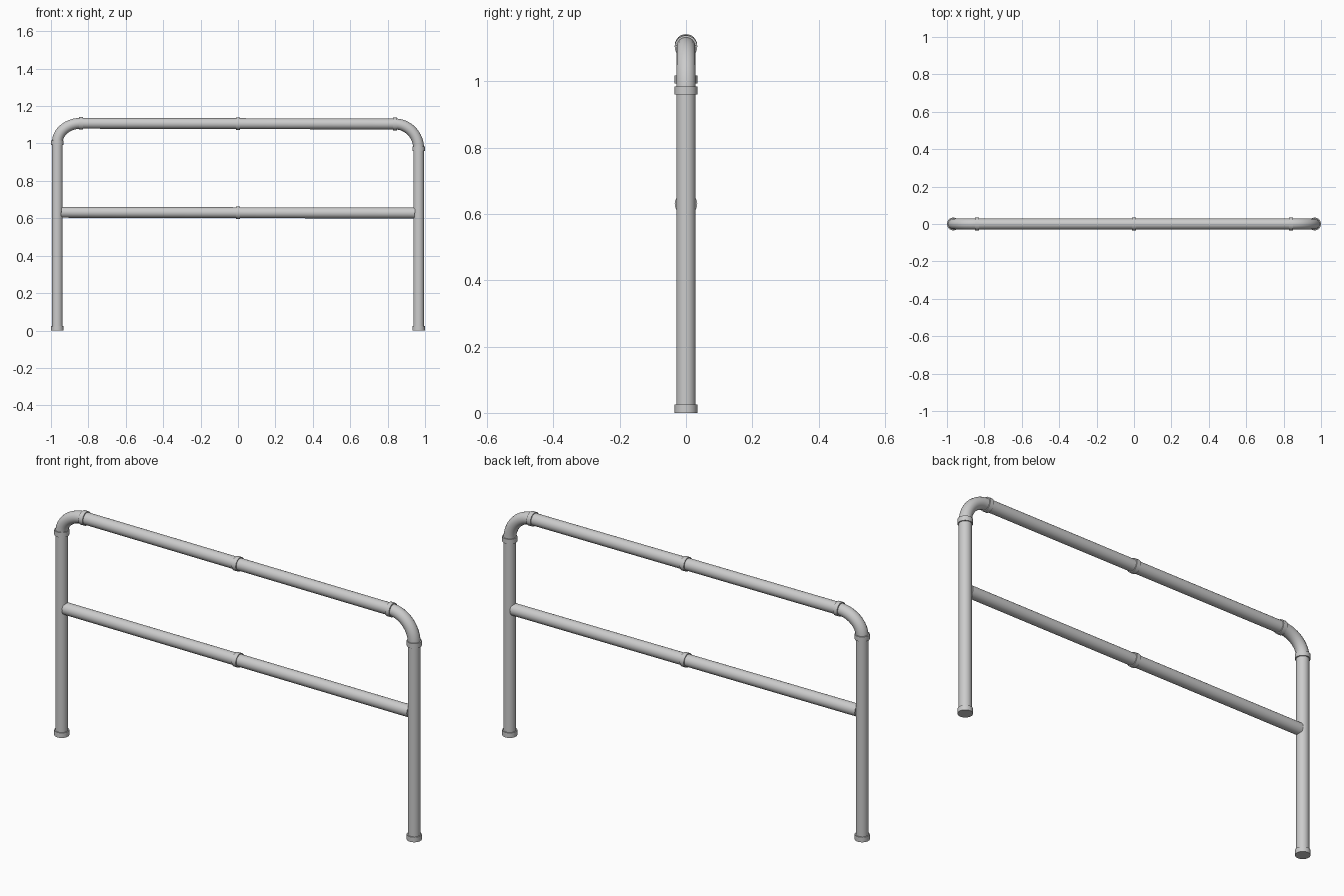
import bpy, math
from mathutils import Vector

cube = bpy.data.objects.get("Cube")
if cube:
    bpy.data.objects.remove(cube, do_unlink=True)

PIPE, COLLAR = 0.029, 0.034
POST_X, BEND_X = 0.966, 0.84

steel = bpy.data.materials.new("grey_steel")
steel.use_nodes = True
grey = (0.6, 0.6, 0.6, 1)
steel.diffuse_color = grey
steel.node_tree.nodes["Principled BSDF"].inputs["Base Color"].default_value = grey


def tube(name, start, end, radius):
    """Capped cylinder between two points in the x-z plane."""
    a, b = Vector((start[0], 0, start[1])), Vector((end[0], 0, end[1]))
    bpy.ops.mesh.primitive_cylinder_add(vertices=32, radius=radius,
                                        depth=(b - a).length, location=(a + b) / 2)
    ob = bpy.context.object
    ob.rotation_euler = (b - a).to_track_quat('Z', 'Y').to_euler()
    ob.name = name
    ob.data.materials.append(steel)
    bpy.ops.object.shade_smooth_by_angle()
    return ob


def elbow(name, side, low, high):
    """Quarter bend from the top of a post to the end of the top rail."""
    curve = bpy.data.curves.new(name, 'CURVE')
    curve.dimensions = '3D'
    curve.bevel_depth = PIPE
    curve.bevel_resolution = 6
    curve.use_fill_caps = True
    path = curve.splines.new('POLY')
    steps = 16
    path.points.add(steps)
    for i, point in enumerate(path.points):
        t = math.pi / 2 * i / steps
        x = BEND_X + (POST_X - BEND_X) * math.cos(t)
        point.co = (side * x, 0, low + (high - low) * math.sin(t), 1)
    ob = bpy.data.objects.new(name, curve)
    bpy.context.collection.objects.link(ob)
    bpy.ops.object.select_all(action='DESELECT')
    ob.select_set(True)
    bpy.context.view_layer.objects.active = ob
    bpy.ops.object.convert(target='MESH')
    ob = bpy.context.object
    ob.name = name
    ob.data.materials.append(steel)
    bpy.ops.object.shade_smooth_by_angle()


# Posts, feet, bends and their collars; the two bends start at different heights
for label, side, joint, rail_z in (("right", -1, 1.005, 1.108), ("left", 1, 0.972, 1.104)):
    x = side * POST_X
    tube(label + "_post", (x, 0.005), (x, joint), PIPE)
    tube(label + "_foot", (x, 0), (x, 0.025), COLLAR)
    tube(label + "_post_collar", (x, joint - 0.012), (x, joint + 0.012), COLLAR)
    elbow(label + "_bend", side, joint, rail_z)
    tube(label + "_rail_collar", (side * (BEND_X - 0.011), rail_z),
         (side * (BEND_X + 0.011), rail_z), COLLAR)

# Rails with a joining collar at the centre
for label, end, right_z, left_z in (("top", BEND_X, 1.108, 1.104),
                                    ("middle", 0.945, 0.632, 0.628)):
    tube(label + "_rail", (-end, right_z), (end, left_z), PIPE)
    z = (right_z + left_z) / 2
    tube(label + "_rail_collar", (-0.011, z), (0.011, z), COLLAR)
